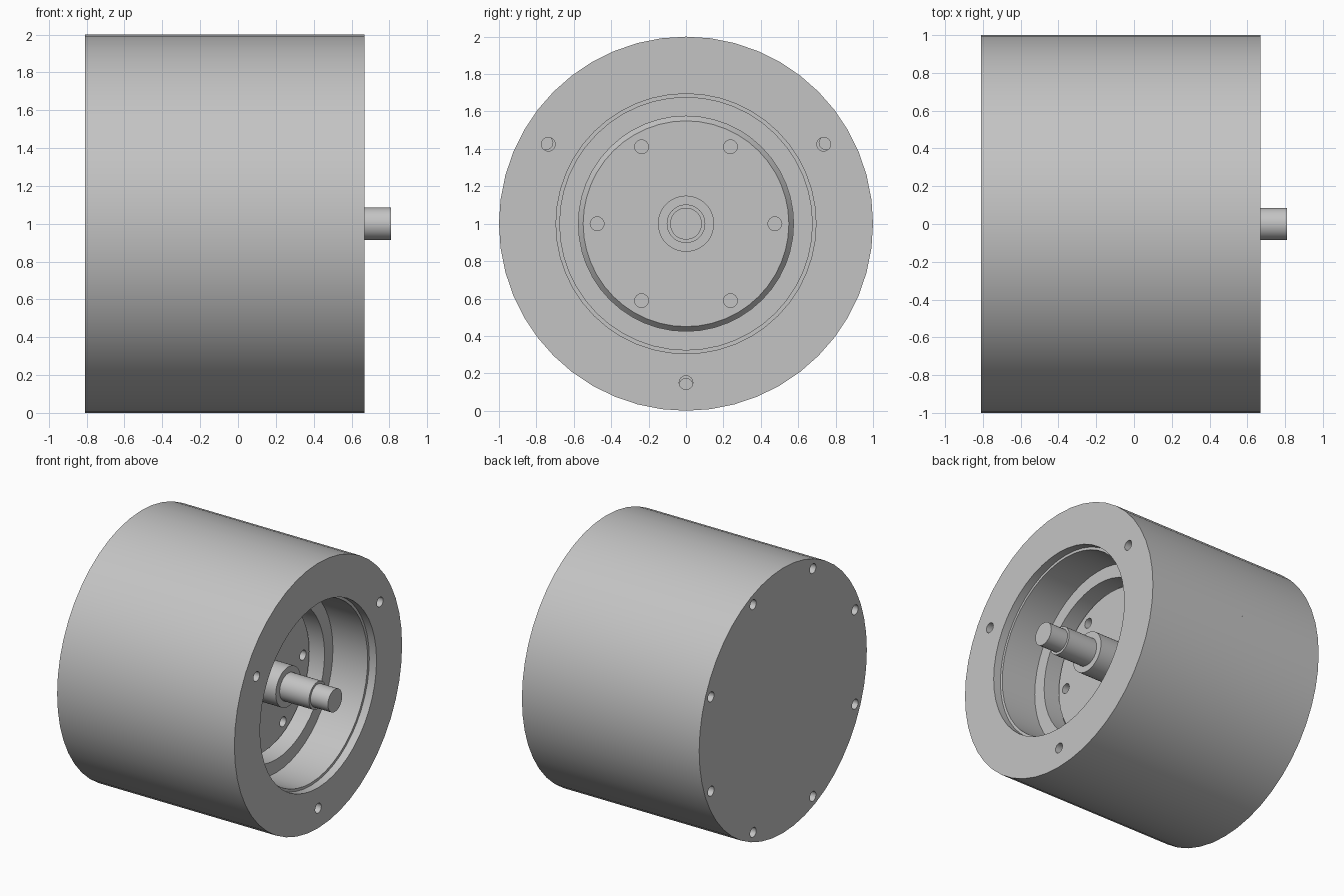
import bpy, bmesh
from math import sin, cos, pi, radians

SEG = 48
cube = bpy.data.objects.get("Cube")
if cube:
    bpy.data.objects.remove(cube, do_unlink=True)

steel = bpy.data.materials.new("brushed_grey")
steel.use_nodes = True
GREY = (0.55, 0.55, 0.55, 1)
steel.diffuse_color = GREY
steel.node_tree.nodes["Principled BSDF"].inputs["Base Color"].default_value = GREY


def add_lathe(bm, profile, seg, cy=0.0, cz=1.0):
    """Revolve (x, radius) points about an axis parallel to x; radius 0 is a pole."""
    rings = []
    for x, r in profile:
        if r == 0:
            rings.append([bm.verts.new((x, cy, cz))] * seg)
        else:
            rings.append([bm.verts.new((x, cy + r * cos(2 * pi * i / seg),
                                        cz + r * sin(2 * pi * i / seg)))
                          for i in range(seg)])
    pairs = list(zip(rings, rings[1:]))
    if profile[0][1] > 0:
        pairs.append((rings[-1], rings[0]))
    for a, b in pairs:
        for i in range(seg):
            j = (i + 1) % seg
            bm.faces.new(list(dict.fromkeys((a[i], a[j], b[j], b[i]))))


def finish(bm, name):
    bmesh.ops.recalc_face_normals(bm, faces=bm.faces)
    mesh = bpy.data.meshes.new(name)
    bm.to_mesh(mesh)
    bm.free()
    mesh.materials.append(steel)
    obj = bpy.data.objects.new(name, mesh)
    bpy.context.collection.objects.link(obj)
    return obj


def activate(obj):
    bpy.ops.object.select_all(action="DESELECT")
    obj.select_set(True)
    bpy.context.view_layer.objects.active = obj


def turned_part(name, profile, holes=None):
    """Lathed part, optionally drilled: (count, first angle, pitch radius, x0, x1)."""
    bm = bmesh.new()
    add_lathe(bm, profile, SEG)
    obj = finish(bm, name)
    activate(obj)
    if holes:
        count, start, pitch, x0, x1 = holes
        bm = bmesh.new()
        for k in range(count):
            a = radians(start) + 2 * pi * k / count
            add_lathe(bm, [(x0, 0), (x0, 0.037), (x1, 0.037), (x1, 0)], 16,
                      pitch * cos(a), 1 + pitch * sin(a))
        drill = finish(bm, "drill")
        drill.hide_render = True
        mod = obj.modifiers.new("holes", "BOOLEAN")
        mod.operation = "DIFFERENCE"
        mod.solver = "EXACT"
        mod.object = drill
        bpy.ops.object.modifier_apply(modifier=mod.name)
        bpy.data.objects.remove(drill, do_unlink=True)
    bpy.ops.object.shade_smooth_by_angle(angle=radians(30))
    return obj


# Rear half of the casing, closed, with eight screw holes
turned_part("rear_housing",
            [(-0.81, 0), (-0.81, 1), (-0.13, 1), (-0.13, 0)],
            (8, 22.5, 0.93, -0.9, -0.67))

# Front half with a stepped bore
turned_part("front_housing",
            [(-0.13, 0), (-0.13, 1), (0.61, 1), (0.61, 0.675), (0.32, 0.675),
             (0.32, 0.575), (0.15, 0.575), (0.15, 0)],
            (3, 30, 0.865, 0.48, 0.7))

# Mounting flange ring with three holes
turned_part("front_flange",
            [(0.61, 0.695), (0.61, 1), (0.67, 1), (0.67, 0.695)],
            (3, 30, 0.85, 0.5, 0.8))

# Chamfered plate at the bottom of the bore, six holes
turned_part("bearing_plate",
            [(0.14, 0), (0.14, 0.575), (0.18, 0.575), (0.21, 0.55), (0.21, 0)],
            (6, 0, 0.475, 0.15, 0.3))

# Stepped output shaft
turned_part("output_shaft",
            [(0.2, 0), (0.2, 0.15), (0.42, 0.15), (0.42, 0.103), (0.665, 0.103),
             (0.665, 0.085), (0.81, 0.085), (0.81, 0)])
